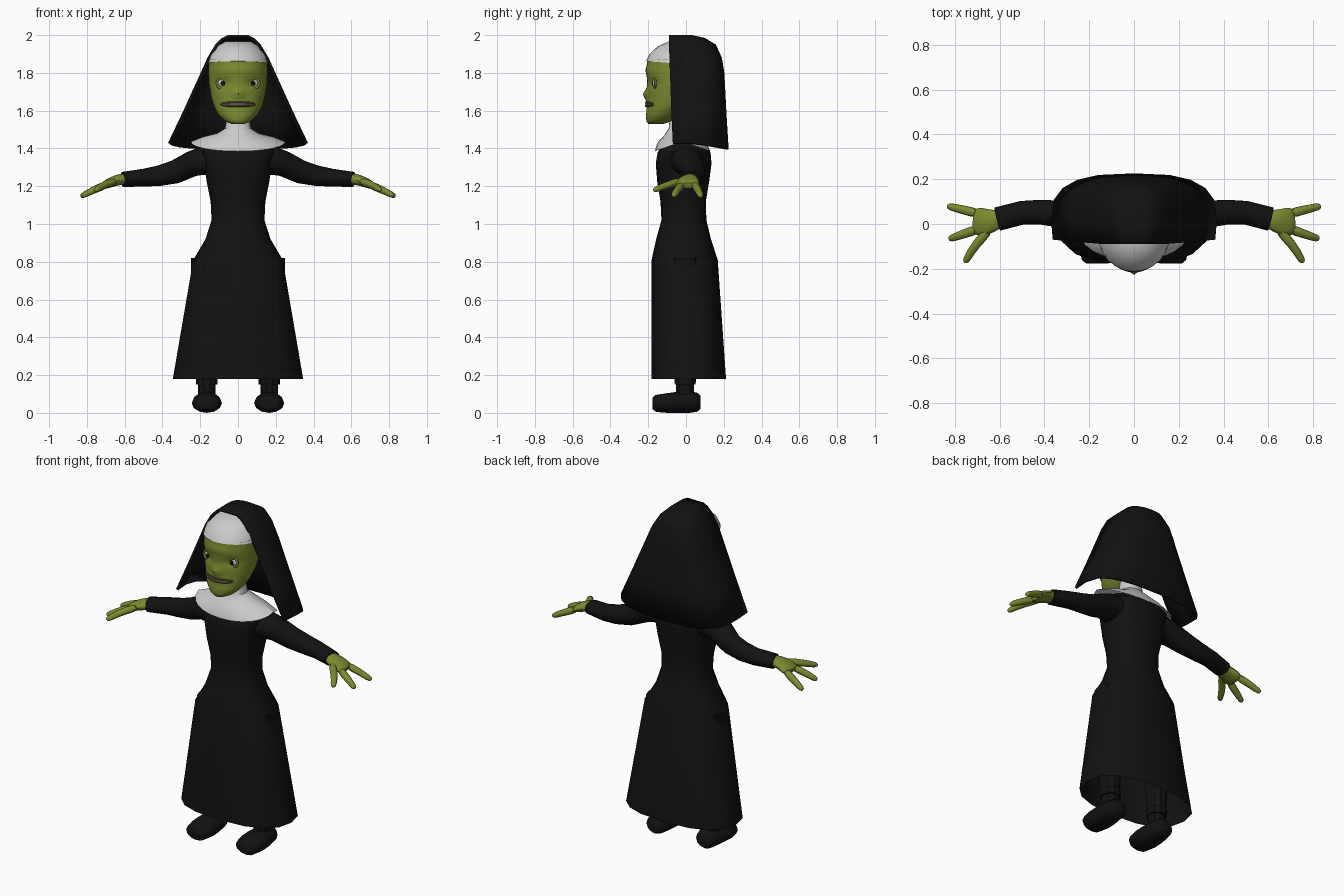
import bpy, math
from mathutils import Vector
from math import sin, cos, pi, exp

if "Cube" in bpy.data.objects:
    bpy.data.objects.remove(bpy.data.objects["Cube"])


def material(name, rgb):
    m = bpy.data.materials.new(name)
    m.diffuse_color = (*rgb, 1)
    m.use_nodes = True
    m.node_tree.nodes["Principled BSDF"].inputs["Base Color"].default_value = m.diffuse_color
    return m


BLACK = material("black_cloth", (0.006, 0.006, 0.006))
GREEN = material("green_skin", (0.2, 0.26, 0.03))
LIP = material("lip", (0.12, 0.09, 0.03))
PALE = material("white_cloth", (0.55, 0.55, 0.55))


def spow(v, p):
    return math.copysign(abs(v) ** (2 / p), v)


def loft(name, rings, mat, closed=True, caps=(True, True), mirror=False, subsurf=0, thick=0, angle=35):
    """Skin a list of equal-length rings into one object."""
    n = len(rings[0])
    verts = [v for r in rings for v in r]
    faces = []
    for i in range(len(rings) - 1):
        for j in range(n if closed else n - 1):
            k = (j + 1) % n
            faces.append((i * n + j, i * n + k, (i + 1) * n + k, (i + 1) * n + j))
    if caps[0]:
        faces.append(tuple(reversed(range(n))))
    if caps[1]:
        faces.append(tuple(range(len(verts) - n, len(verts))))
    me = bpy.data.meshes.new(name)
    me.from_pydata(verts, [], faces)
    ob = bpy.data.objects.new(name, me)
    bpy.context.collection.objects.link(ob)
    me.materials.append(mat)
    finish(ob, mirror, angle)
    if thick:
        s = ob.modifiers.new("thickness", 'SOLIDIFY')
        s.thickness, s.offset = thick, -1
    if subsurf:
        s = ob.modifiers.new("smooth", 'SUBSURF')
        s.levels = s.render_levels = subsurf
    return ob


def finish(ob, mirror, angle=35):
    bpy.ops.object.select_all(action='DESELECT')
    ob.select_set(True)
    bpy.context.view_layer.objects.active = ob
    bpy.ops.object.shade_smooth_by_angle(angle=math.radians(angle))
    if mirror:
        ob.modifiers.new("mirror", 'MIRROR')


def stack(name, levels, mat, n=16, p=2.0, cx=0, **kw):
    """Horizontal superellipse rings: (z, half width, front y, back y, dip)."""
    rings = []
    for z, hx, y0, y1, *dip in levels:
        d = dip[0] if dip else 0
        ring = []
        for i in range(n):
            t = 2 * pi * i / n
            ring.append((cx + hx * spow(cos(t), p), (y0 + y1) / 2 + (y1 - y0) / 2 * spow(sin(t), p),
                         z - d * abs(sin(t))))
        rings.append(ring)
    return loft(name, rings, mat, **kw)


def tube(name, path, mat, n=10, **kw):
    """Ellipse rings along a path: (x, y, z, side radius, up radius)."""
    pts = [Vector(p[:3]) for p in path]
    rings = []
    for i, p in enumerate(path):
        d = (pts[min(i + 1, len(pts) - 1)] - pts[max(i - 1, 0)]).normalized()
        s = d.cross(Vector((0, 0, 1))).normalized()
        u = s.cross(d)
        rings.append([pts[i] + s * p[3] * cos(2 * pi * j / n) - u * p[4] * sin(2 * pi * j / n) for j in range(n)])
    # ring order chosen so that the faces look outwards
    return loft(name, [list(reversed(r)) for r in rings], mat, **kw)


# Dress: faceted skirt, waist, chest and shoulders
stack("dress", [(0.18, .345, -.182, .212), (0.81, .237, -.182, .168), (0.92, .172, -.158, .132),
                (1.02, .140, -.13, .108), (1.12, .145, -.135, .105), (1.22, .165, -.152, .122),
                (1.32, .18, -.16, .135), (1.38, .2, -.15, .13), (1.42, .17, -.125, .1),
                (1.45, .09, -.08, .06)], BLACK, p=2.5, caps=(False, True))

# Sleeves
tube("sleeve", [(.12, .0, 1.33, .09, .075), (.19, .005, 1.335, .088, .075), (.245, .02, 1.318, .075, .068),
                (.335, .045, 1.275, .06, .062), (.42, .053, 1.255, .055, .054), (.50, .05, 1.245, .053, .047),
                (.61, .022, 1.236, .053, .04)], BLACK, n=12, mirror=True)

# Hands
tube("palm", [(.57, .03, 1.24, .035, .028), (.61, .02, 1.238, .045, .032), (.65, .01, 1.23, .062, .03),
              (.69, .01, 1.213, .068, .026), (.72, .012, 1.2, .06, .02)], GREEN, mirror=True, subsurf=1)
digits = {"outer_finger": ((.69, .045, 1.212), (.76, .063, 1.182), (.833, .08, 1.145)),
          "inner_finger": ((.69, -.02, 1.21), (.76, -.045, 1.182), (.826, -.067, 1.148)),
          "thumb": ((.64, -.02, 1.23), (.71, -.095, 1.208), (.755, -.172, 1.178))}
for name, (a, b, c) in digits.items():
    a, b, c = Vector(a), Vector(b), Vector(c)
    path = [(*a, .027, .025), (*b, .021, .021), (*b.lerp(c, .75), .019, .018), (*b.lerp(c, .95), .014, .013),
            (*c, .005, .005)]
    tube(name, path, GREEN, n=8, mirror=True, subsurf=1)

# Legs, ankle cuffs and shoes
stack("leg", [(.08, .047, -.055, .045), (.15, .047, -.055, .045), (.3, .06, -.07, .055), (.5, .075, -.085, .07),
              (.82, .085, -.095, .085)], BLACK, n=10, cx=.165, mirror=True)
stack("cuff", [(.15, .056, -.062, .054), (.19, .058, -.064, .056)], BLACK, n=10, cx=.165, mirror=True)
tube("shoe", [(.165, -.177, .05, .048, .03), (.165, -.16, .05, .068, .045), (.165, -.1, .052, .08, .052),
              (.165, -.04, .056, .077, .056), (.165, .02, .058, .066, .058), (.165, .06, .056, .056, .05),
              (.165, .077, .056, .04, .035)], BLACK, n=12, mirror=True, angle=50)

# Face profile: height, half width, front, back
FACE = [(1.53, .035, -.2, -.12), (1.545, .072, -.211, -.07), (1.58, .105, -.212, -.02), (1.62, .127, -.204, .02),
        (1.67, .142, -.203, .06), (1.74, .154, -.205, .1), (1.8, .157, -.209, .11), (1.87, .155, -.206, .1)]
BUMPS = [(0, 1.685, .022, .028, -.024), (.08, 1.745, .035, .026, .016), (-.08, 1.745, .035, .026, .016),
         (0, 1.815, .11, .02, -.006), (0, 1.63, .06, .022, -.006)]


def face_level(z):
    for a, b in zip(FACE, FACE[1:]):
        if z <= b[0] + 1e-6:
            f = (z - a[0]) / (b[0] - a[0])
            return [u + (v - u) * f for u, v in zip(a, b)]


def bump(x, z):
    return sum(h * exp(-((x - cx) / sx) ** 2 - ((z - cz) / sz) ** 2) for cx, cz, sx, sz, h in BUMPS)


def face_y(x, z):
    _, hx, y0, y1 = face_level(z)
    return (y0 + y1) / 2 - (y1 - y0) / 2 * math.sqrt(max(0, 1 - (x / hx) ** 2)) + bump(x, z)


# Head with nose, eye sockets and brow pushed into the rings
heads = []
for i in range(29):
    z, hx, y0, y1 = face_level(1.53 + .34 * i / 28)
    ring = []
    for j in range(40):
        t = 2 * pi * j / 40
        x, y = hx * cos(t), (y0 + y1) / 2 + (y1 - y0) / 2 * sin(t)
        ring.append((x, y + (bump(x, z) if sin(t) < 0 else 0), z))
    heads.append(ring)
loft("head", heads, GREEN, angle=60)

# Eyes, eyelids and pupils
eye_y = face_y(.08, 1.745)


def ball(name, loc, size, mat):
    bpy.ops.mesh.primitive_uv_sphere_add(segments=16, ring_count=10)
    ob = bpy.context.object
    ob.name = name
    for v in ob.data.vertices:
        v.co = Vector(loc) + Vector([a * b for a, b in zip(v.co, size)])
    ob.data.materials.append(mat)
    finish(ob, True, 60)


ball("eyeball", (.08, eye_y + .016, 1.745), (.029, .026, .027), PALE)
ball("pupil", (.08, eye_y - .006, 1.745), (.013, .007, .013), BLACK)
bpy.ops.mesh.primitive_torus_add(major_radius=.029, minor_radius=.006, major_segments=20, minor_segments=8)
lid = bpy.context.object
lid.name = "eyelid"
for v in lid.data.vertices:
    v.co = Vector((.08 + v.co.x * 1.1, eye_y + .004 - v.co.z, 1.745 + v.co.y))
lid.data.flip_normals() if lid.data.polygons[0].normal.length == 0 else None
lid.data.materials.append(GREEN)
finish(lid, True, 60)

# Mouth: two lips with teeth between
for name, z, r, mat in (("upper_lip", 1.642, .007, LIP), ("lower_lip", 1.626, .007, LIP), ("teeth", 1.634, .006, PALE)):
    xs = [.09 * (i / 6 - 1) for i in range(13)]
    path = [(x, face_y(x, 1.634), 1.634 + (z - 1.634) * (1 - (x / .09) ** 4), r, r) for x in xs]
    tube(name, path, mat, n=8)

# White headband and collar
stack("headband", [(1.85, .161, -.212, .11, -.012), (1.9, .148, -.193, .11), (1.94, .113, -.15, .1),
                   (1.965, .07, -.095, .05)], PALE, n=24)
stack("collar", [(1.435, .25, -.165, .13, .05), (1.46, .19, -.152, .105, .03), (1.48, .11, -.115, .07, .01),
                 (1.505, .07, -.092, .035), (1.57, .058, -.085, .025)], PALE, n=24, p=2.1, caps=(False, True))

# Veil: open-fronted shell made of U-shaped sections
veil = []
for z, hx, yf, yb, dip in [(2.0, .055, -.09, .03, 0), (1.985, .085, -.09, .1, 0), (1.95, .12, -.09, .158, 0),
                           (1.88, .162, -.088, .19, 0), (1.8, .198, -.085, .203, 0), (1.6, .289, -.078, .214, .01),
                           (1.43, .37, -.07, .226, .035)]:
    ym = min(.02, yb - .06)
    arc = [(hx * spow(cos(pi * i / 10), 2.8), ym + (yb - ym) * spow(sin(pi * i / 10), 2.8), z - dip * sin(pi * i / 10))
           for i in range(11)]
    veil.append(list(reversed([(hx * .98, yf, z)] + arc + [(-hx * .98, yf, z)])))
loft("veil", veil, BLACK, closed=False, caps=(True, False), thick=.014, angle=25)
